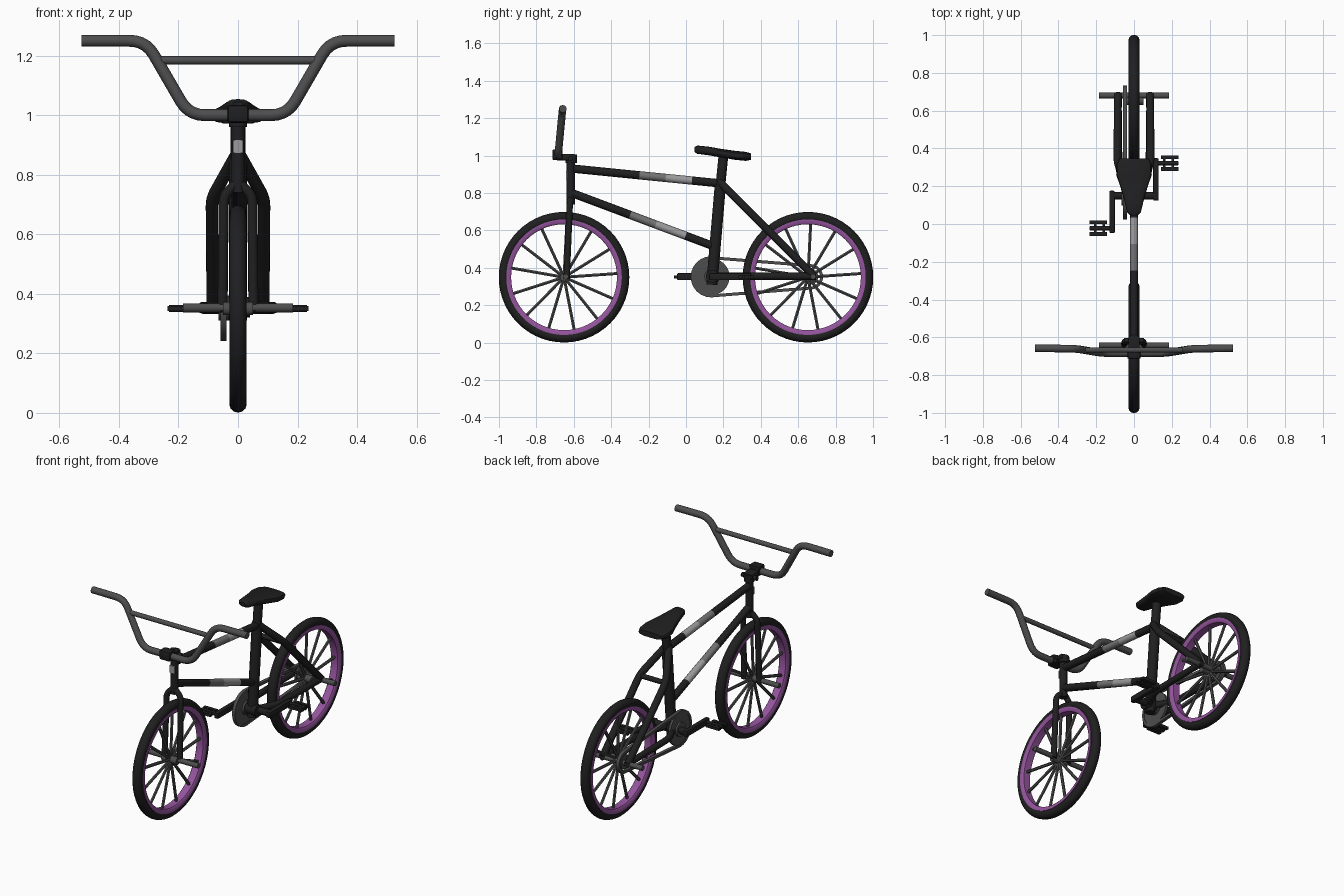
import bpy, bmesh, math
from mathutils import Vector, Matrix

if "Cube" in bpy.data.objects:
    bpy.data.objects.remove(bpy.data.objects["Cube"])


def material(name, rgb):
    m = bpy.data.materials.new(name)
    m.diffuse_color = (*rgb, 1)
    m.use_nodes = True
    m.node_tree.nodes["Principled BSDF"].inputs["Base Color"].default_value = m.diffuse_color
    return m


BLACK = material("black", (0.014, 0.014, 0.014))
GREY = material("dark_grey", (0.075, 0.075, 0.075))
MID = material("mid_grey", (0.17, 0.17, 0.17))
SILVER = material("silver", (0.33, 0.33, 0.33))
PURPLE = material("purple", (0.30, 0.09, 0.34))


def add_mesh(name, bm, mat):
    bmesh.ops.recalc_face_normals(bm, faces=bm.faces)
    me = bpy.data.meshes.new(name)
    bm.to_mesh(me)
    bm.free()
    me.materials.append(mat)
    ob = bpy.data.objects.new(name, me)
    bpy.context.collection.objects.link(ob)
    return ob


def rounded(points, radius, steps=5):
    """Round the inner corners of a path."""
    p = [Vector(q) for q in points]
    out = [p[0]]
    for a, b, c in zip(p, p[1:], p[2:]):
        s, e = b + (a - b).normalized() * radius, b + (c - b).normalized() * radius
        for i in range(steps + 1):
            t = i / steps
            out.append(s * (1 - t) ** 2 + b * 2 * t * (1 - t) + e * t * t)
    return out + [p[-1]]


def tube(name, points, r, mat, bend=0, res=4):
    """Round tube along a path, turned into a mesh."""
    pts = rounded(points, bend) if bend else [Vector(q) for q in points]
    cu = bpy.data.curves.new(name, 'CURVE')
    cu.dimensions = '3D'
    cu.bevel_depth, cu.bevel_resolution, cu.use_fill_caps = r, res, True
    sp = cu.splines.new('POLY')
    sp.points.add(len(pts) - 1)
    for s, q in zip(sp.points, pts):
        s.co = (*q, 1)
    tmp = bpy.data.objects.new(name + "_path", cu)
    bpy.context.collection.objects.link(tmp)
    bpy.context.view_layer.update()
    me = bpy.data.meshes.new_from_object(tmp.evaluated_get(bpy.context.evaluated_depsgraph_get()))
    bpy.data.objects.remove(tmp)
    me.materials.clear()
    me.materials.append(mat)
    ob = bpy.data.objects.new(name, me)
    bpy.context.collection.objects.link(ob)
    return ob


def box(name, center, size, mat, bevel=0.0):
    bm = bmesh.new()
    bmesh.ops.create_cube(bm, size=1, matrix=Matrix.Translation(center) @ Matrix.Diagonal((*size, 1)))
    if bevel:
        bmesh.ops.bevel(bm, geom=bm.edges[:], offset=bevel, segments=2, affect='EDGES', profile=0.5)
    return add_mesh(name, bm, mat)


def ring(name, y, z, profile, mat, steps=56):
    """Closed (x, radius) profile turned about the wheel axle."""
    bm = bmesh.new()
    loops = []
    for i in range(steps):
        a = 2 * math.pi * i / steps
        loops.append([bm.verts.new((x, y + r * math.cos(a), z + r * math.sin(a))) for x, r in profile])
    n = len(profile)
    for i in range(steps):
        p, q = loops[i], loops[(i + 1) % steps]
        for j in range(n):
            k = (j + 1) % n
            bm.faces.new((p[j], p[k], q[k], q[j]))
    return add_mesh(name, bm, mat)


def striped_tube(name, a, b, r, cuts):
    """Frame tube with painted bands between the given fractions."""
    a, b = Vector(a), Vector(b)
    stops = [0, *cuts, 1]
    for i, (mat, part) in enumerate(zip((BLACK, MID, SILVER, BLACK), ("front", "band", "light_band", "rear"))):
        tube(f"{name}_{part}", [a.lerp(b, stops[i]), a.lerp(b, stops[i + 1])], r, mat)


# Wheels
AXLE_Z = 0.35
for side, y in (("front", -0.652), ("rear", 0.652)):
    tyre = [(0.029 * math.cos(t), 0.322 + 0.027 * math.sin(t))
            for t in (2 * math.pi * i / 12 for i in range(12))]
    ring(side + "_tyre", y, AXLE_Z, tyre, BLACK)
    ring(side + "_rim", y, AXLE_Z,
         [(-0.022, 0.283), (0.022, 0.283), (0.029, 0.292), (0.029, 0.309), (-0.029, 0.309), (-0.029, 0.292)],
         PURPLE)
    tube(side + "_hub", [(-0.05, y, AXLE_Z), (0.05, y, AXLE_Z)], 0.022, GREY)
    for i in range(13):
        a = math.radians(4) + 2 * math.pi * i / 13
        d = Vector((0, math.cos(a), math.sin(a)))
        c = Vector((0, y, AXLE_Z))
        tube(f"{side}_spoke_{i}", [c + d * 0.015, c + d * 0.288], 0.009, GREY, res=1)

# Axle pegs
for side, y in (("front", -0.643), ("rear", 0.68)):
    tube(side + "_pegs", [(-0.185, y, 0.353), (0.185, y, 0.353)], 0.015, GREY)

# Main frame
striped_tube("top_tube", (0, -0.60, 0.93), (0, 0.18, 0.852), 0.022, (0.45, 0.63, 0.81))
striped_tube("down_tube", (0, -0.61, 0.80), (0, 0.15, 0.515), 0.022, (0.41, 0.59, 0.80))
tube("head_tube", [(0, -0.616, 0.74), (0, -0.616, 0.98)], 0.022, BLACK)
tube("seat_tube", [(0, 0.138, 0.31), (0, 0.185, 0.86)], 0.03, BLACK)
tube("seat_post", [(0, 0.185, 0.85), (0, 0.20, 1.0)], 0.026, BLACK)
tube("bottom_bracket", [(-0.04, 0.14, 0.355), (0.04, 0.14, 0.355)], 0.035, BLACK)
box("head_badge", (0, -0.637, 0.895), (0.034, 0.008, 0.045), SILVER)

# Fork legs, seat stays and chain stays
for side, s in (("right", 1), ("left", -1)):
    tube(side + "_fork_leg", [(0, -0.617, 0.775), (s * 0.048, -0.622, 0.73), (s * 0.052, -0.638, 0.34)],
         0.017, BLACK, bend=0.025)
    tube(side + "_seat_stay", [(s * 0.01, 0.18, 0.86), (s * 0.088, 0.32, 0.72), (s * 0.085, 0.685, 0.355)],
         0.021, BLACK, bend=0.04)
    tube(side + "_chain_stay", [(s * 0.015, 0.14, 0.355), (s * 0.08, 0.28, 0.355), (s * 0.085, 0.695, 0.355)],
         0.019, BLACK, bend=0.04)
tube("seat_stay_bridge", [(-0.085, 0.325, 0.715), (0.085, 0.325, 0.715)], 0.015, BLACK)

# Stem with clamp bolts
tube("stem_collar", [(0, -0.614, 0.96), (0, -0.614, 1.005)], 0.03, BLACK)
box("stem_block", (0, -0.645, 0.992), (0.06, 0.10, 0.035), BLACK, 0.006)
box("bar_clamp", (0, -0.687, 1.005), (0.07, 0.055, 0.058), BLACK, 0.008)
tube("stem_bolts", [(-0.052, -0.617, 0.985), (0.052, -0.617, 0.985)], 0.013, BLACK)

# Handlebar
half = [(0.165, -0.684, 1.0), (0.31, -0.66, 1.25), (0.525, -0.658, 1.25)]
tube("handlebar", [(-x, y, z) for x, y, z in reversed(half)] + half, 0.02, GREY, bend=0.055)
tube("handlebar_crossbar", [(-0.27, -0.667, 1.184), (0.27, -0.667, 1.184)], 0.014, GREY)

# Saddle: rounded cross-sections from nose to tail (y, half width, top z, bottom z)
bm = bmesh.new()
sections = [(0.045, 0.018, 1.045, 1.020), (0.06, 0.036, 1.054, 1.010), (0.12, 0.05, 1.048, 1.002),
            (0.19, 0.07, 1.036, 0.990), (0.26, 0.094, 1.026, 0.978), (0.32, 0.092, 1.020, 0.972),
            (0.348, 0.078, 1.012, 0.978)]
loops = []
for y, w, top, low in sections:
    loop = []
    for i in range(16):
        c, s = math.cos(math.pi * i / 8), math.sin(math.pi * i / 8)
        x = w * math.copysign(abs(c) ** 0.7, c)
        z = (top + low) / 2 + (top - low) / 2 * math.copysign(abs(s) ** 0.7, s)
        loop.append(bm.verts.new((x, y, z)))
    loops.append(loop)
for p, q in zip(loops, loops[1:]):
    for j in range(16):
        bm.faces.new((p[j], p[(j + 1) % 16], q[(j + 1) % 16], q[j]))
bm.faces.new(loops[0])
bm.faces.new(loops[-1])
add_mesh("saddle", bm, BLACK)

# Cranks and pedals, reaching backward on the right and forward on the left
tube("crank_axle", [(-0.12, 0.15, 0.353), (0.12, 0.15, 0.353)], 0.02, BLACK)
for side, s, y in (("right", 1, 0.322), ("left", -1, -0.022)):
    box(side + "_crank_arm", (s * 0.116, (y + 0.15) / 2, 0.353), (0.03, 0.225, 0.038), BLACK, 0.008)
    tube(side + "_pedal_axle", [(s * 0.11, y, 0.351), (s * 0.232, y, 0.351)], 0.012, BLACK)
    for i, dy in enumerate((-0.031, 0, 0.031)):
        box(f"{side}_pedal_bar_{i}", (s * 0.19, y + dy, 0.351), (0.092, 0.02, 0.016), BLACK)
    for i, x in enumerate((0.16, 0.205)):
        box(f"{side}_pedal_plate_{i}", (s * x, y, 0.351), (0.014, 0.07, 0.014), BLACK)

# Chainring, sprocket and chain on the left
CX = -0.048
tube("chainring", [(CX - 0.007, 0.135, 0.352), (CX + 0.007, 0.135, 0.352)], 0.098, GREY, res=14)
tube("chainring_boss", [(CX - 0.018, 0.14, 0.353), (CX + 0.018, 0.14, 0.353)], 0.042, GREY, res=8)
tube("rear_sprocket", [(CX - 0.006, 0.665, 0.352), (CX + 0.006, 0.665, 0.352)], 0.042, GREY, res=8)
outline = []
for cy, r, start in ((0.135, 0.094, 90), (0.665, 0.052, -90)):
    for i in range(13):
        a = math.radians(start + 15 * i)
        outline.append((cy, r, a))
bm = bmesh.new()
loops = [[bm.verts.new((CX + dx, cy + (r + dr) * math.cos(a), 0.352 + (r + dr) * math.sin(a)))
          for dx, dr in ((-0.01, 0), (0.01, 0), (0.01, 0.016), (-0.01, 0.016))] for cy, r, a in outline]
for i, p in enumerate(loops):
    q = loops[(i + 1) % len(loops)]
    for j in range(4):
        bm.faces.new((p[j], p[(j + 1) % 4], q[(j + 1) % 4], q[j]))
add_mesh("chain", bm, GREY)

# Smooth shading with sharp edges kept
for ob in bpy.context.collection.objects:
    ob.select_set(True)
    bpy.context.view_layer.objects.active = ob
bpy.ops.object.shade_smooth_by_angle(angle=math.radians(40))
